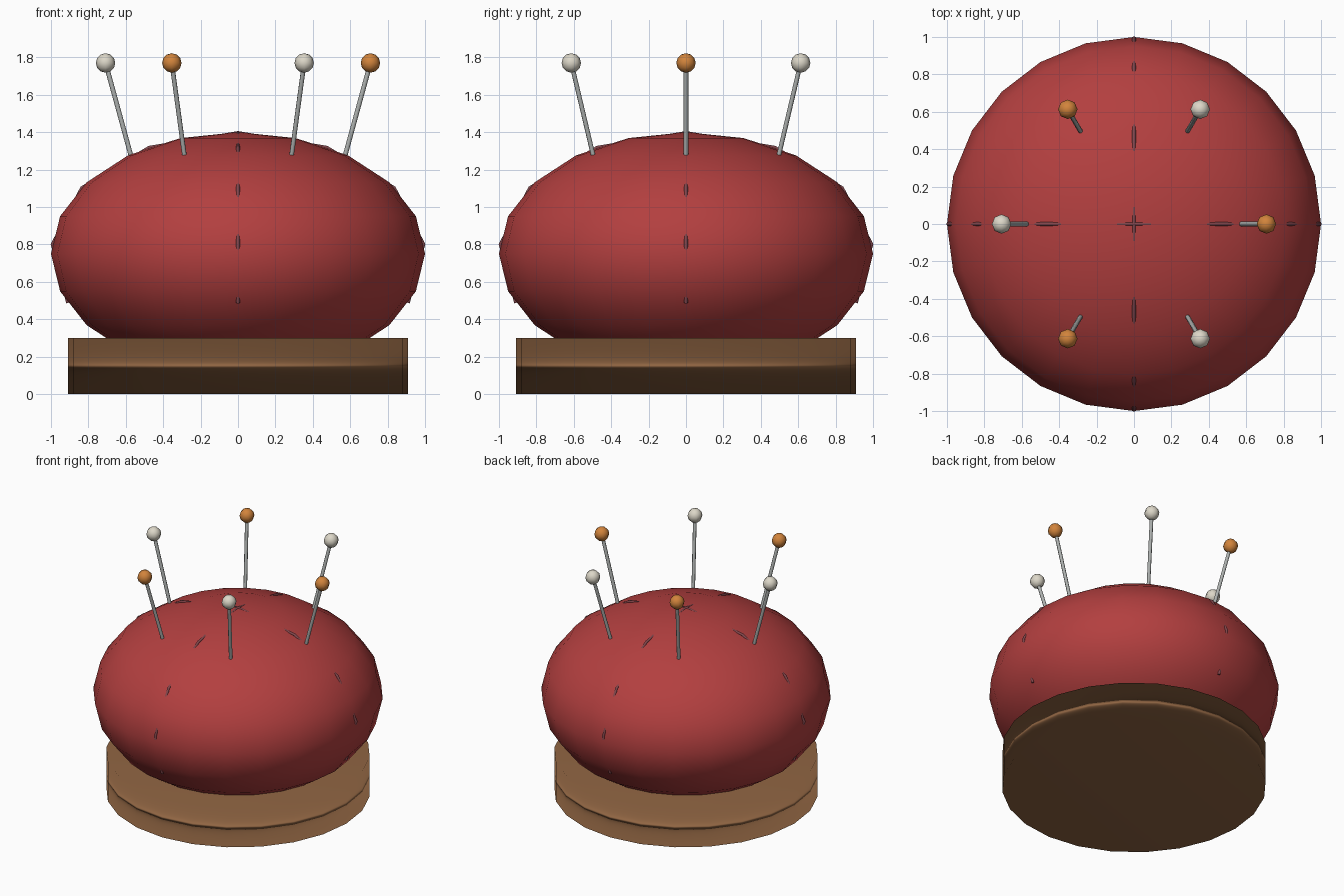
import bpy
from math import sin, cos, radians
from mathutils import Vector

if "Cube" in bpy.data.objects:
    bpy.data.objects.remove(bpy.data.objects["Cube"])


def material(name, rgb):
    m = bpy.data.materials.new(name)
    m.diffuse_color = (*rgb, 1)
    m.use_nodes = True
    m.node_tree.nodes["Principled BSDF"].inputs["Base Color"].default_value = m.diffuse_color
    return m


RED = material("red_cloth", (0.45, 0.05, 0.05))
SEAM = material("seam_thread", (0.22, 0.06, 0.07))
WOOD = material("wood", (0.28, 0.13, 0.055))
STEEL = material("steel", (0.42, 0.44, 0.43))
ORANGE = material("orange", (0.64, 0.23, 0.045))
CREAM = material("cream", (0.72, 0.68, 0.58))


def finish(name, mat):
    ob = bpy.context.object
    ob.name = name
    ob.data.materials.append(mat)
    bpy.ops.object.shade_smooth()
    return ob


# wooden base, shading dominated by its large caps
bpy.ops.mesh.primitive_cylinder_add(vertices=24, radius=0.91, depth=0.3,
                                    location=(0, 0, 0.15))
base = finish("base", WOOD)
base.modifiers.new("normals", 'WEIGHTED_NORMAL').mode = 'FACE_AREA'

# cushion
bpy.ops.mesh.primitive_uv_sphere_add(segments=24, ring_count=10, radius=1,
                                     location=(0, 0, 0.75))
cushion = finish("cushion", RED)
cushion.scale.z = 0.65

# thin seams over the cushion, mostly sunk into it
for i in range(2):
    turn = radians(90 * i)
    curve = bpy.data.curves.new("seam", 'CURVE')
    curve.dimensions = '3D'
    curve.bevel_depth = 0.01
    curve.bevel_resolution = 1
    curve.use_fill_caps = True
    spline = curve.splines.new('POLY')
    spline.points.add(8)
    for k, p in enumerate(spline.points):
        a = radians(-24 + 28.5 * k)
        r = 0.996 * cos(a)
        p.co = (r * cos(turn), r * sin(turn), 0.75 + 0.647 * sin(a), 1)
    curve.materials.append(SEAM)
    seam = bpy.data.objects.new(f"seam_{i + 1}", curve)
    bpy.context.collection.objects.link(seam)

# ring of six leaning pins with round heads
for i in range(6):
    a = radians(60 * i)
    out = Vector((cos(a), sin(a), 0))
    foot = out * 0.57 + Vector((0, 0, 1.265))
    top = out * 0.708 + Vector((0, 0, 1.77))
    lean = (top - foot).to_track_quat('Z', 'Y').to_euler()
    bpy.ops.mesh.primitive_cylinder_add(vertices=8, radius=0.0125,
                                        depth=(top - foot).length,
                                        location=(foot + top) / 2, rotation=lean)
    finish(f"pin_shaft_{i + 1}", STEEL)
    bpy.ops.object.shade_smooth_by_angle(angle=radians(50))
    bpy.ops.mesh.primitive_uv_sphere_add(segments=8, ring_count=6, radius=0.052,
                                         location=top)
    finish(f"pin_head_{i + 1}", CREAM if i % 2 else ORANGE)
